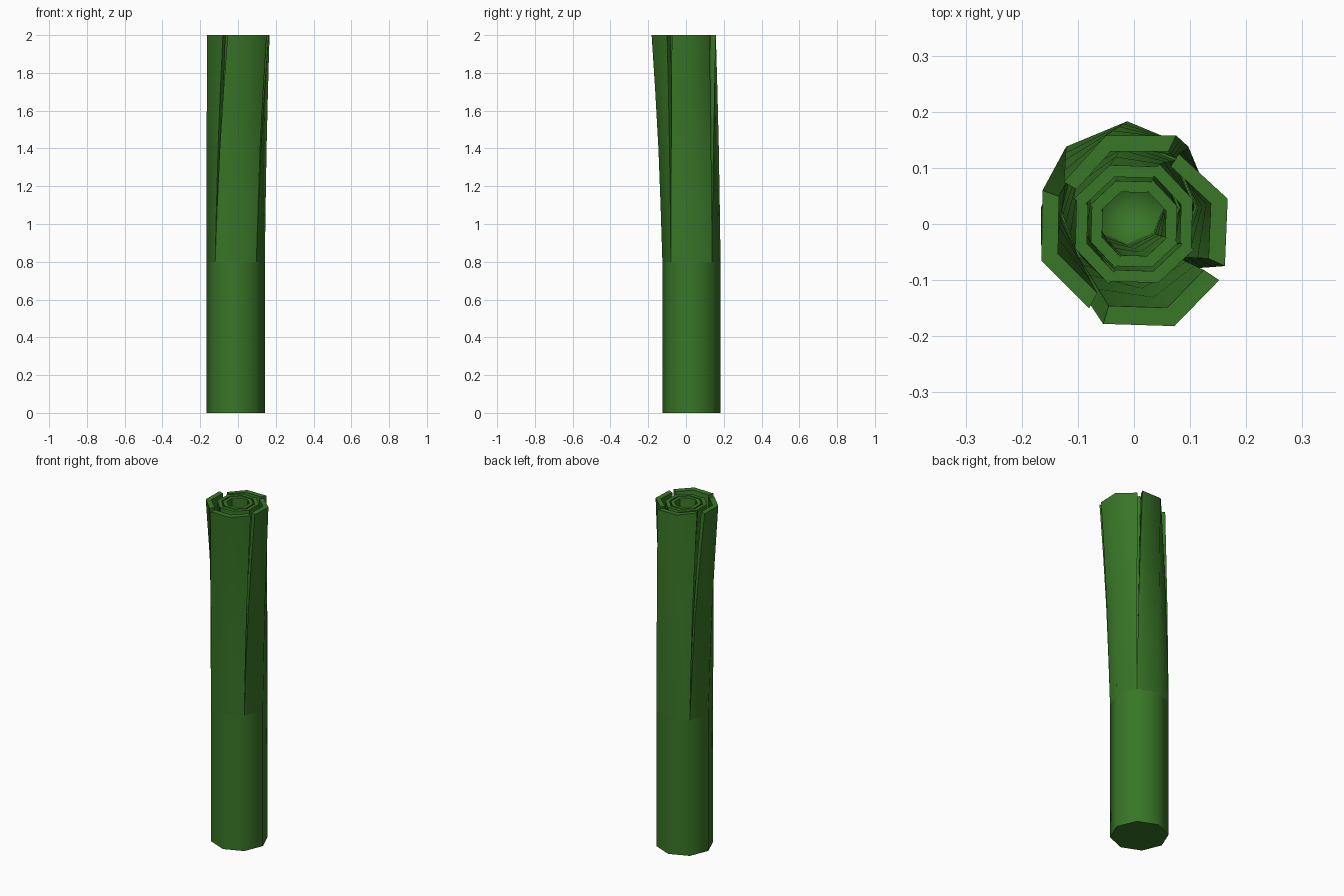
import bpy, bmesh, math

if "Cube" in bpy.data.objects:
    bpy.data.objects.remove(bpy.data.objects["Cube"])

green = bpy.data.materials.new("stem_green")
green.diffuse_color = (0.04, 0.18, 0.02, 1)
green.use_nodes = True
green.node_tree.nodes["Principled BSDF"].inputs["Base Color"].default_value = green.diffuse_color

CX, CY, R = -0.012, 0.029, 0.154      # centre and radius of the stem foot
SPLIT, TOP = 0.8, 2.0                 # height of the split and of the rim


def finish(name, bm):
    bmesh.ops.recalc_face_normals(bm, faces=bm.faces)
    me = bpy.data.meshes.new(name)
    bm.to_mesh(me)
    bm.free()
    ob = bpy.data.objects.new(name, me)
    bpy.context.collection.objects.link(ob)
    me.materials.append(green)
    bpy.context.view_layer.objects.active = ob
    ob.select_set(True)
    bpy.ops.object.shade_smooth_by_angle(angle=math.radians(55))
    ob.select_set(False)


def foot_point(a, r):
    a = math.radians(a)
    return (CX + r * math.cos(a), CY + r * math.sin(a))


def sheath(name, low, high, k_low, k_high):
    """Thick curved leaf lofted from outline 'low' to outline 'high'."""
    bm = bmesh.new()
    rows = []
    for z, t in ((SPLIT, 0), (1.1, 0.17), (1.4, 0.37), (1.7, 0.66), (TOP, 1)):
        cx, cy = CX * (1 - t), CY * (1 - t)
        k = k_low + (k_high - k_low) * t
        outer = [(a[0] + (b[0] - a[0]) * t, a[1] + (b[1] - a[1]) * t)
                 for a, b in zip(low, high)]
        inner = [(cx + (x - cx) * k, cy + (y - cy) * k) for x, y in reversed(outer)]
        rows.append([bm.verts.new((x, y, z)) for x, y in outer + inner])
    n = len(rows[0])
    for a, b in zip(rows, rows[1:]):
        for i in range(n):
            j = (i + 1) % n
            bm.faces.new((a[i], a[j], b[j], b[i]))
    h = n // 2
    for row in (rows[0], rows[-1]):
        for i in range(h - 1):
            bm.faces.new((row[i], row[i + 1], row[n - 2 - i], row[n - 1 - i]))
    finish(name, bm)


# solid eight-sided lower stem with a shallow dished top
bm = bmesh.new()
rings = []
for z, r in ((0, R), (SPLIT, R), (SPLIT, 0.065)):
    rings.append([bm.verts.new((*foot_point(45 * i, r), z)) for i in range(8)])
bm.faces.new(rings[0])
for a, b in zip(rings, rings[1:]):
    for i in range(8):
        j = (i + 1) % 8
        bm.faces.new((a[i], a[j], b[j], b[i]))
tip = bm.verts.new((CX, CY, SPLIT - 0.1))
for i in range(8):
    bm.faces.new((rings[2][i], rings[2][(i + 1) % 8], tip))
finish("lower_stem", bm)

# four outer sheaths: rim outlines, anticlockwise
outer = {
    "front": (-135, [(-0.055, -0.178), (0.072, -0.182), (0.152, -0.10)]),
    "right": (-45, [(0.162, -0.075), (0.167, 0.045), (0.08, 0.125)]),
    "back": (45, [(0.075, 0.158), (-0.05, 0.158), (-0.125, 0.075)]),
    "left": (135, [(-0.163, 0.06), (-0.165, -0.065), (-0.08, -0.15)]),
}
for side, (a0, rim) in outer.items():
    low = [foot_point(a0 + 45 * i, R) for i in range(3)]
    sheath("outer_sheath_" + side, low, rim, 0.8, 0.82)

# two inner rings, each of four sheaths that lean slightly apart
for ring, r_low, k_low, r_top, k_top, twist in (
        ("middle", 0.12, 0.78, 0.113, 0.80, 22.5),
        ("inner", 0.09, 0.72, 0.083, 0.74, 22.5)):
    for q in range(4):
        a0 = -135 + 90 * q
        low = [foot_point(a0 + 45 * i, r_low) for i in range(3)]
        high = []
        for i in range(3):
            a = math.radians(a0 + 45 * i + twist)
            r = r_top * (0.98 + 0.025 * i)
            high.append((r * math.cos(a), r * math.sin(a)))
        sheath(f"{ring}_sheath_{q + 1}", low, high, k_low, k_top)
